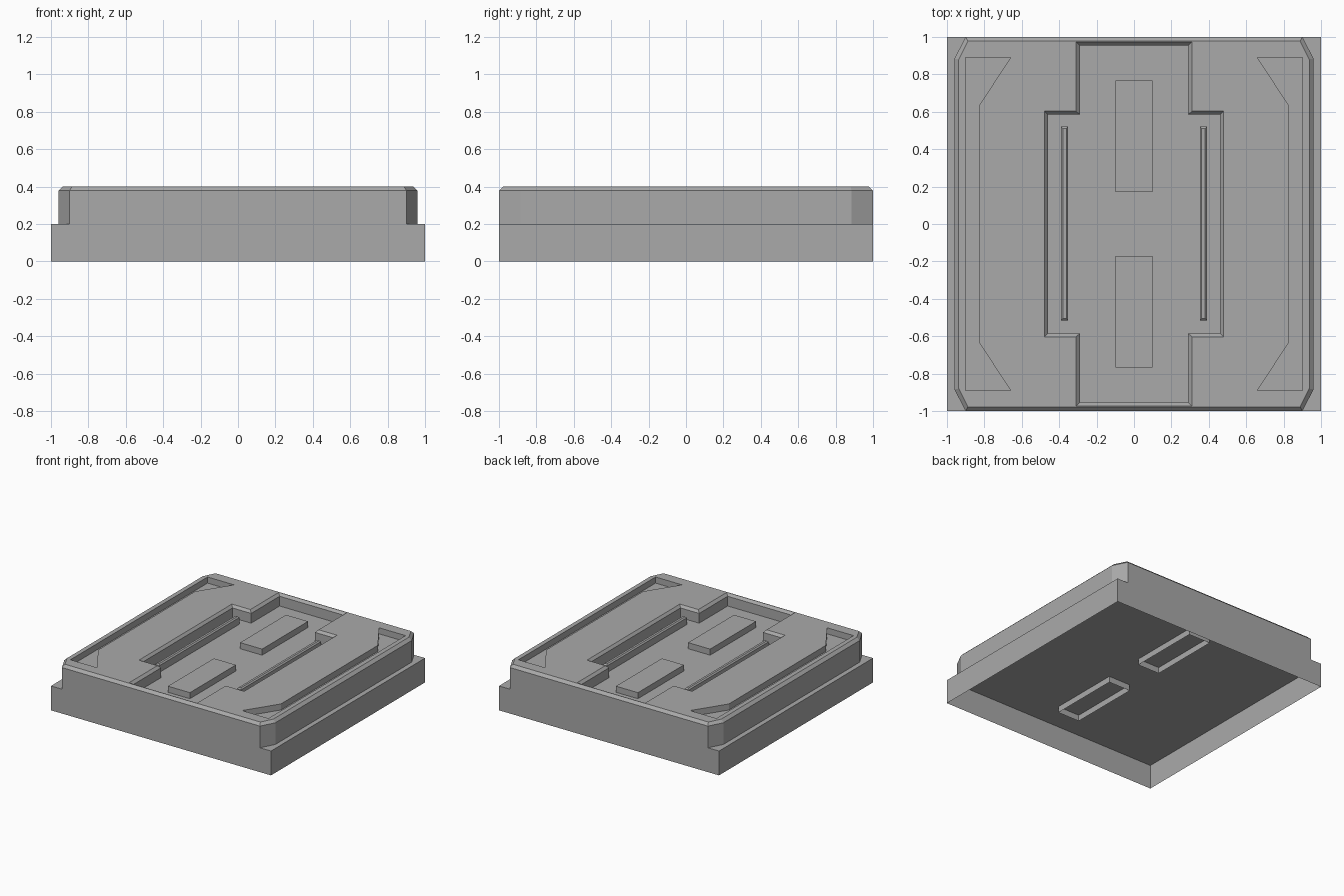
import bpy
import bmesh

cube = bpy.data.objects.get("Cube")
if cube:
    bpy.data.objects.remove(cube, do_unlink=True)

GREY = (0.4, 0.4, 0.4, 1)
grey = bpy.data.materials.new("plain grey")
grey.use_nodes = True
grey.diffuse_color = GREY
grey.node_tree.nodes["Principled BSDF"].inputs["Base Color"].default_value = GREY


def loft(name, rings, bottom=True):
    """Stack of matching outlines [(points, z), ...], capped at the ends."""
    bm = bmesh.new()
    loops = [[bm.verts.new((x, y, z)) for x, y in pts] for pts, z in rings]
    for low, high in zip(loops, loops[1:]):
        n = len(low)
        for i in range(n):
            j = (i + 1) % n
            bm.faces.new((low[i], low[j], high[j], high[i]))
    bm.faces.new(loops[-1])
    if bottom:
        bm.faces.new(loops[0][::-1])
    mesh = bpy.data.meshes.new(name)
    bm.to_mesh(mesh)
    bm.free()
    mesh.materials.append(grey)
    obj = bpy.data.objects.new(name, mesh)
    bpy.context.collection.objects.link(obj)
    return obj


def rect(x0, x1, y0, y1):
    return [(x0, y0), (x1, y0), (x1, y1), (x0, y1)]


def four_way(quarter):
    """Mirror the points of the +x +y quarter into a full outline."""
    left = [(-x, y) for x, y in reversed(quarter)]
    upper = quarter + left
    return upper + [(-x, -y) for x, y in upper]


def cut(target, cutter):
    cutter.hide_render = True
    cutter.hide_viewport = True
    cutter.hide_set(True)
    mod = target.modifiers.new(cutter.name, "BOOLEAN")
    mod.object = cutter
    mod.operation = "DIFFERENCE"
    mod.solver = "EXACT"


# Base: a square tray turned upside down, open below
square = rect(-1, 1, -1, 1)
loft("base", [(square, 0), (square, 0.2)], bottom=False)

# Upper block with clipped corners and a bevelled top edge
outline = four_way([(0.96, 0.885), (0.9, 1)])
top_outline = four_way([(0.937, 0.88), (0.888, 0.978)])
block = loft("upper_block", [(outline, 0.2), (outline, 0.378), (top_outline, 0.4)])


# Cross-shaped recess with a bevelled rim
def cross(body_x, body_y, arm_x, arm_y):
    return four_way([(body_x, body_y), (arm_x, body_y), (arm_x, arm_y)])


floor = cross(0.46, 0.585, 0.29, 0.955)
rim = cross(0.478, 0.603, 0.31, 0.973)
cut(block, loft("recess_cutter", [(floor, 0.3), (floor, 0.38), (rim, 0.4), (rim, 0.45)]))

# Side pockets, widening at both ends
half = [(0.9, 0.89), (0.66, 0.89), (0.83, 0.63)]
pocket = half + [(x, -y) for x, y in reversed(half)]
for side, label in ((1, "left"), (-1, "right")):
    pts = [(side * x, y) for x, y in pocket][::side]
    cut(block, loft(label + "_pocket_cutter", [(pts, 0.35), (pts, 0.45)]))

    # Slim rail with bevelled top
    xs = sorted((side * 0.39, side * 0.352))
    foot = rect(*xs, -0.515, 0.52)
    crest = rect(xs[0] + 0.01, xs[1] - 0.01, -0.505, 0.51)
    loft(label + "_rail", [(foot, 0.29), (foot, 0.355), (crest, 0.365)])

# Raised pads on the centre line, open below
for side, label in ((-1, "front"), (1, "back")):
    pad = rect(-0.1, 0.1, *sorted((side * 0.17, side * 0.767)))
    loft(label + "_pad", [(pad, 0.15), (pad, 0.35)], bottom=False)
